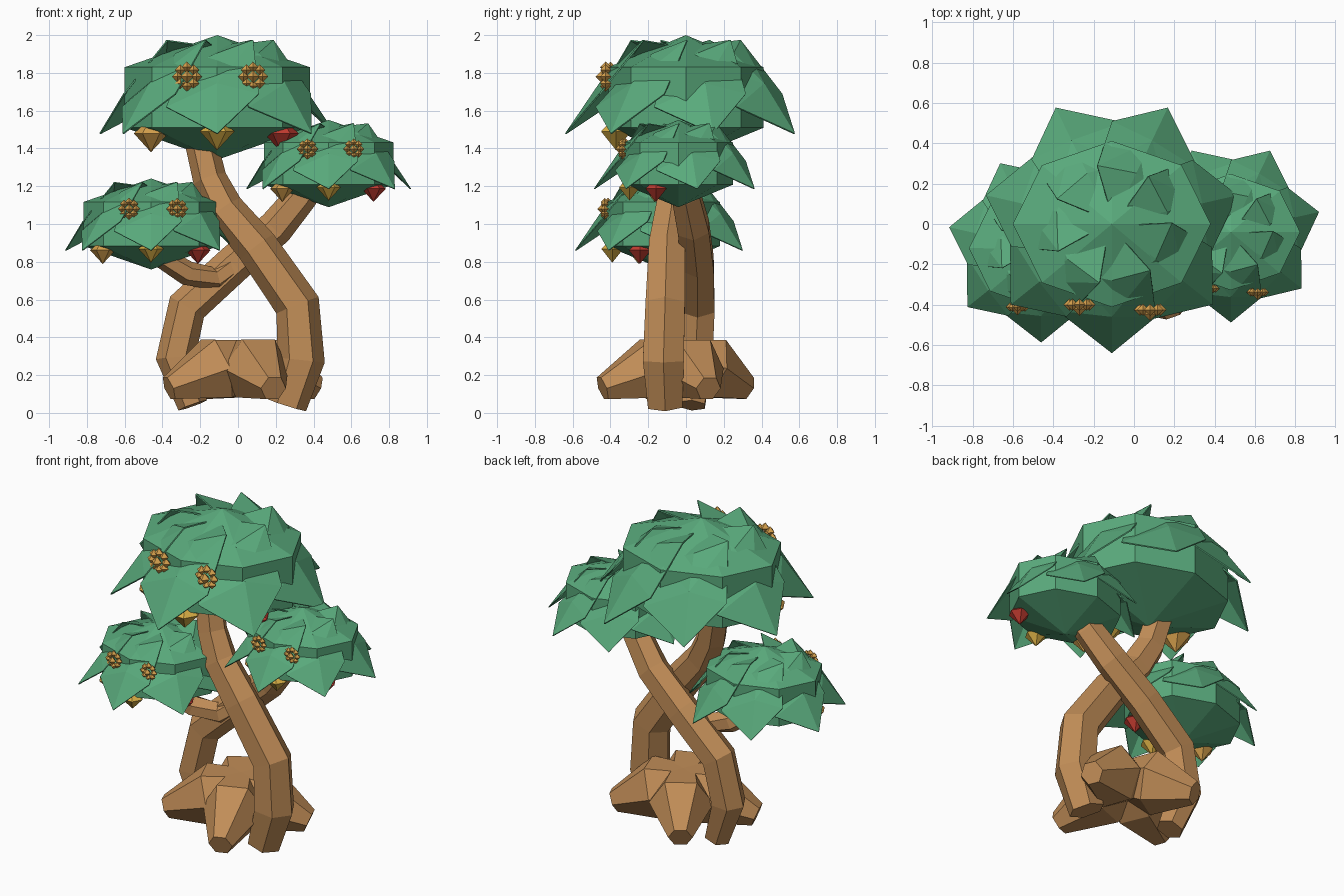
import bpy, bmesh, math
from mathutils import Vector

old = bpy.data.objects.get("Cube")
if old:
    bpy.data.objects.remove(old, do_unlink=True)


def material(name, rgb):
    m = bpy.data.materials.new(name)
    m.use_nodes = True
    m.diffuse_color = (*rgb, 1)
    bsdf = m.node_tree.nodes["Principled BSDF"]
    bsdf.inputs["Base Color"].default_value = (*rgb, 1)
    bsdf.inputs["Roughness"].default_value = 0.9
    return m


BARK = material("bark brown", (0.53, 0.265, 0.095))
LEAF = material("leaf green", (0.1, 0.4, 0.2))
GOLD = material("fruit gold", (0.7, 0.43, 0.06))
ORANGE = material("blossom orange", (0.68, 0.36, 0.075))
RED = material("fruit red", (0.55, 0.045, 0.03))


def finish(bm, name, mat, location=(0, 0, 0), scale=1.0):
    bmesh.ops.remove_doubles(bm, verts=bm.verts, dist=0.003)
    bmesh.ops.recalc_face_normals(bm, faces=bm.faces)
    mesh = bpy.data.meshes.new(name)
    bm.to_mesh(mesh)
    bm.free()
    mesh.materials.append(mat)
    ob = bpy.data.objects.new(name, mesh)
    ob.location = location
    ob.scale = (scale,) * 3
    bpy.context.collection.objects.link(ob)
    return ob


def tube(bm, path, radii, sides=6, ref=(0, 1, 0), squash=1.0):
    """Faceted sweep along a path with one radius per point."""
    pts = [Vector(p) for p in path]
    rings = []
    for i, p in enumerate(pts):
        t = (pts[min(i + 1, len(pts) - 1)] - pts[max(i - 1, 0)]).normalized()
        n = Vector(ref)
        n = (n - t * n.dot(t)).normalized()
        b = t.cross(n)
        ring = []
        for k in range(sides):
            a = math.tau * k / sides
            ring.append(bm.verts.new(
                p + radii[i] * (b * math.cos(a) + n * math.sin(a) * squash)))
        rings.append(ring)
    for lo, hi in zip(rings, rings[1:]):
        for k in range(sides):
            j = (k + 1) % sides
            bm.faces.new((lo[k], lo[j], hi[j], hi[k]))
    bm.faces.new(rings[0][::-1])
    bm.faces.new(rings[-1])


def branch(name, path, radii, **kw):
    bm = bmesh.new()
    tube(bm, path, radii, **kw)
    finish(bm, name, BARK)


# Two crossing trunks and a side branch
branch("front_trunk",
       [(0.26, -0.11, 0.04), (0.335, -0.12, 0.28), (0.315, -0.11, 0.57),
        (0.1, -0.1, 0.88), (-0.07, -0.07, 1.08), (-0.15, -0.04, 1.24),
        (-0.2, -0.01, 1.45)],
       [0.105, 0.125, 0.12, 0.11, 0.1, 0.09, 0.085])
branch("back_trunk",
       [(-0.24, 0.03, 0.04), (-0.33, 0.05, 0.29), (-0.27, 0.06, 0.56),
        (-0.02, 0.06, 0.79), (0.2, 0.04, 0.98), (0.34, 0.0, 1.15),
        (0.42, -0.03, 1.28)],
       [0.08, 0.105, 0.105, 0.1, 0.095, 0.085, 0.075])
branch("side_branch",
       [(0.04, 0.05, 0.82), (-0.12, 0.0, 0.71), (-0.27, -0.06, 0.74),
        (-0.43, -0.12, 0.84)],
       [0.06, 0.065, 0.065, 0.055])

# Stubby tapering roots spread around the base
for i, (angle, reach) in enumerate([(-67, 0.5), (-153, 0.43),
                                    (16, 0.45), (120, 0.39)]):
    a = math.radians(angle)
    d = Vector((math.cos(a), math.sin(a), 0))
    hub = Vector((0.03, -0.02, 0))
    up = Vector((0, 0, 1))
    branch("root_%d" % (i + 1),
           [hub - d * 0.06 + up * 0.29, hub + d * 0.16 + up * 0.235,
            d * (reach - 0.02) + up * 0.13],
           [0.11, 0.185, 0.07], ref=(0, 0, 1))


def gem(bm, c, r, top, bottom, sides=6):
    """Faceted pendant: ring with a point above and below."""
    c = Vector(c)
    z = Vector((0, 0, 1))
    tube(bm, [c + z * top, c, c - z * bottom], [0.001, r, 0.001], sides)


def canopy(name, centre, s):
    # Rounded faceted core
    bm = bmesh.new()
    tube(bm, [(0, 0, z) for z in (0.33, 0.16, -0.16, -0.33)],
         [0.001, 0.49, 0.49, 0.001], sides=8, squash=0.84)
    finish(bm, name + "_core", LEAF, centre, s)

    # Seven broad drooping leaves, each rolled like a pinwheel blade
    bm = bmesh.new()
    for k in range(7):
        a = -math.pi / 2 + math.tau * k / 7

        def vert(along, across, z):
            return bm.verts.new((along * math.cos(a) - across * math.sin(a),
                                 along * math.sin(a) + across * math.cos(a), z))
        ridge = [vert(0.02, 0, 0.27), vert(0.28, 0, 0.235),
                 vert(0.46, 0, 0.075), vert(0.64, 0, -0.19)]
        high = [vert(0.23, 0.19, 0.305), vert(0.46, 0.22, 0.02)]
        low = [vert(0.24, -0.19, 0.15), vert(0.43, -0.27, -0.05)]
        for side in (high, low):
            bm.faces.new((ridge[0], ridge[1], side[0]))
            bm.faces.new((ridge[1], ridge[2], side[0]))
            bm.faces.new((ridge[2], side[1], side[0]))
            bm.faces.new((ridge[2], ridge[3], side[1]))
    leaves = finish(bm, name + "_leaves", LEAF, centre, s)
    mod = leaves.modifiers.new("thickness", "SOLIDIFY")
    mod.thickness = 0.008

    # Hanging fruit under the front rim
    for fruit, mat, pos in (("orange_fruit", ORANGE, (-0.35, -0.18, -0.19)),
                            ("gold_fruit", GOLD, (0, -0.37, -0.18)),
                            ("red_fruit", RED, (0.34, -0.17, -0.19))):
        bm = bmesh.new()
        gem(bm, pos, 0.092, 0.08, 0.1)
        finish(bm, name + "_" + fruit, mat, centre, s)

    # Blossoms: a ring of small pointed petals around a centre
    for label, (x, y, z) in (("right", (-0.16, -0.4, 0.11)),
                             ("left", (0.19, -0.425, 0.11))):
        bm = bmesh.new()
        gem(bm, (x, y - 0.02, z), 0.034, 0.034, 0.034, 4)
        for k in range(8):
            a = math.tau * k / 8
            gem(bm, (x + 0.05 * math.cos(a), y, z + 0.05 * math.sin(a)),
                0.03, 0.03, 0.03, 4)
        finish(bm, name + "_blossom_" + label, ORANGE, centre, s)


# Three canopies of one design
canopy("top_canopy", (-0.11, 0, 1.67), 1.0)
canopy("right_canopy", (-0.46, -0.12, 1.0), 0.73)
canopy("left_canopy", (0.48, -0.04, 1.32), 0.7)
